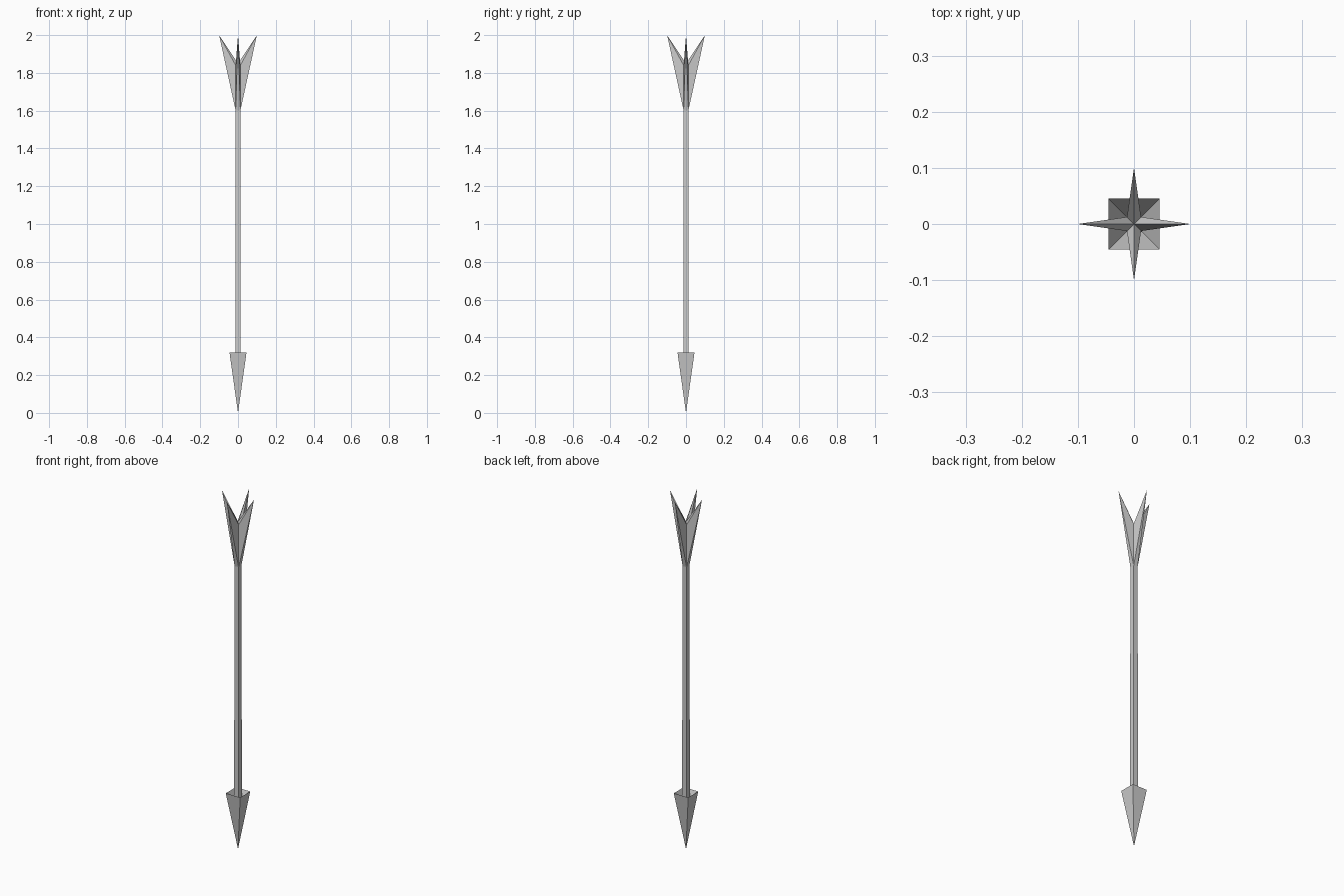
import bpy

if "Cube" in bpy.data.objects:
    bpy.data.objects.remove(bpy.data.objects["Cube"])

CORNERS = [(1, 1), (-1, 1), (-1, -1), (1, -1)]


def make(name, verts, faces):
    mesh = bpy.data.meshes.new(name)
    mesh.from_pydata(verts, [], faces)
    obj = bpy.data.objects.new(name, mesh)
    bpy.context.collection.objects.link(obj)
    return obj


def ring(half, z):
    return [(x * half, y * half, z) for x, y in CORNERS]


def bridge(a, b):
    """Quads joining the four-point ring starting at a to the one at b."""
    return [(a + i, a + (i + 1) % 4, b + (i + 1) % 4, b + i) for i in range(4)]


SHAFT_LOW, SHAFT_TOP = 0.0145, 0.0125
SOCKET_Z, RIM_Z, FIN_Z = 0.25, 0.32, 1.60

# Arrowhead: downward four-sided point with a hollowed back
verts = [(0, 0, 0)] + ring(0.045, RIM_Z) + ring(SHAFT_LOW, SOCKET_Z)
faces = [(0, 1 + (i + 1) % 4, 1 + i) for i in range(4)] + bridge(1, 5)
make("arrowhead", verts, faces)

# Shaft: slim square rod, slightly tapered
make("shaft", ring(SHAFT_LOW, SOCKET_Z) + ring(SHAFT_TOP, FIN_Z), bridge(0, 4))

# Fletching: four swept pointed fins around a notched core
tips = [(0, 0.1, 2), (-0.1, 0, 2), (0, -0.1, 2), (0.1, 0, 2)]
verts = ring(SHAFT_TOP, FIN_Z) + ring(SHAFT_TOP, 1.84) + tips + [(0, 0, 1.85)]
faces = []
for i in range(4):
    j = (i + 1) % 4
    tip = 8 + i
    faces += [
        (i, j, tip),            # outer face
        (4 + i, i, tip),        # fin sides
        (j, 4 + j, tip),
        (12, 4 + i, tip),       # notch slopes
        (4 + j, 12, tip),
    ]
make("fletching", verts, faces)
